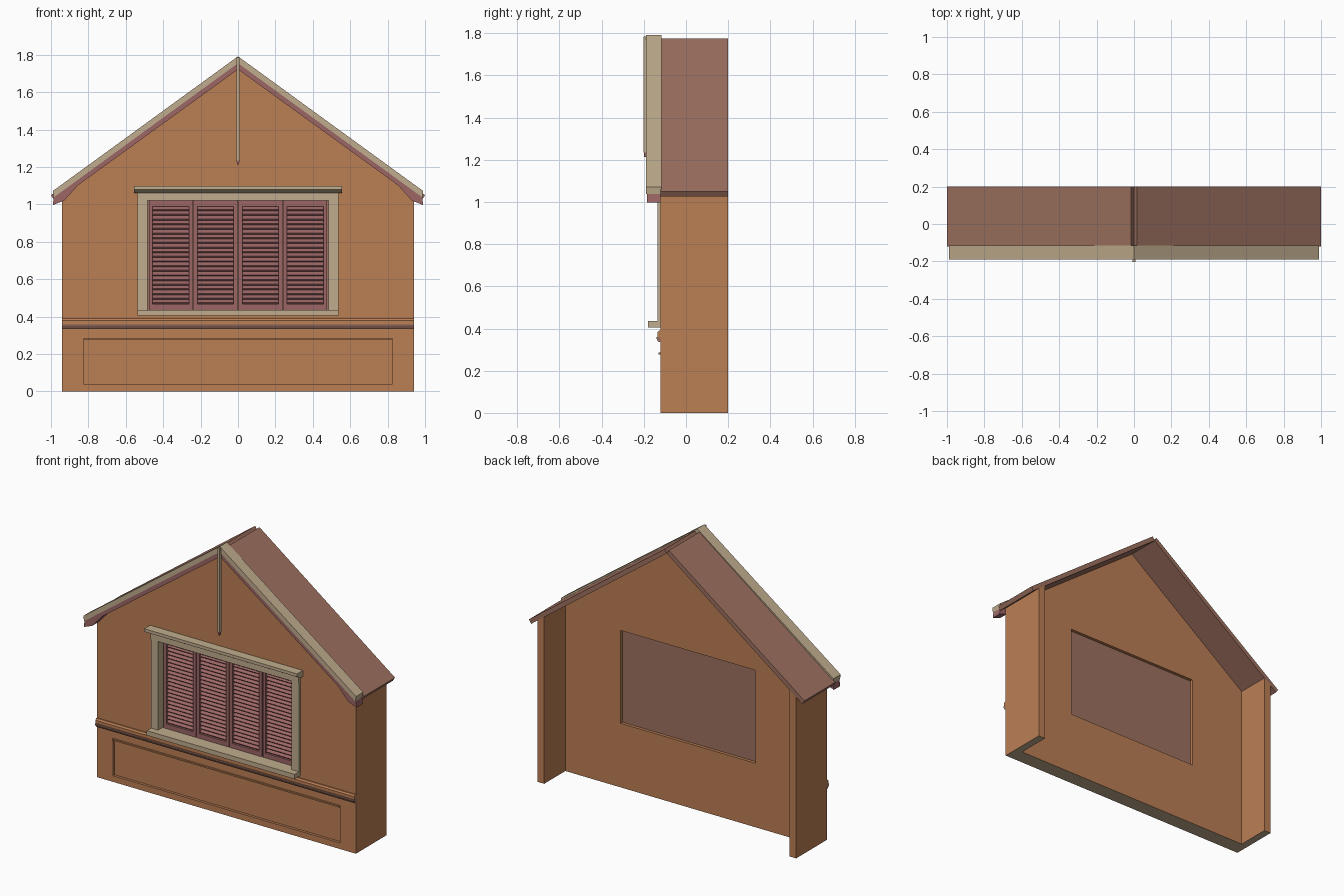
import bpy
import bmesh
from math import radians
from mathutils import Matrix

cube = bpy.data.objects.get("Cube")
if cube:
    bpy.data.objects.remove(cube, do_unlink=True)


def material(name, *rgb):
    col = [((c / 255 + 0.055) / 1.055) ** 2.4 for c in rgb] + [1]
    m = bpy.data.materials.new(name)
    m.use_nodes = True
    m.diffuse_color = col
    m.node_tree.nodes["Principled BSDF"].inputs["Base Color"].default_value = col
    return m


WALL = material("orange plaster", 187, 126, 84)
TRIM = material("beige trim", 192, 172, 141)
SHUTTER = material("dusty red paint", 156, 102, 101)
ROOF = material("brown roof", 158, 113, 96)


def finish(name, bm, mats):
    bmesh.ops.recalc_face_normals(bm, faces=bm.faces)
    me = bpy.data.meshes.new(name)
    bm.to_mesh(me)
    bm.free()
    for m in mats:
        me.materials.append(m)
    ob = bpy.data.objects.new(name, me)
    bpy.context.collection.objects.link(ob)
    return ob


def add_box(bm, x0, x1, y0, y1, z0, z1, tilt=0):
    mat = (Matrix.Translation(((x0 + x1) / 2, (y0 + y1) / 2, (z0 + z1) / 2))
           @ Matrix.Rotation(radians(tilt), 4, 'X')
           @ Matrix.Diagonal((x1 - x0, y1 - y0, z1 - z0, 1)))
    bmesh.ops.create_cube(bm, size=1, matrix=mat)


def box(name, mat, *dims):
    bm = bmesh.new()
    add_box(bm, *dims)
    return finish(name, bm, [mat])


def extrude(name, mats, pts, a, b, axis="y"):
    """Extrude a closed profile, (x, z) along y or (y, z) along x."""
    bm = bmesh.new()
    put = (lambda u, v, d: (u, d, v)) if axis == "y" else (lambda u, v, d: (d, u, v))
    near = [bm.verts.new(put(u, v, a)) for u, v in pts]
    far = [bm.verts.new(put(u, v, b)) for u, v in pts]
    bm.faces.new(near)
    bm.faces.new(far)
    n = len(pts)
    for i in range(n):
        j = (i + 1) % n
        bm.faces.new((near[i], near[j], far[j], far[i]))
    return finish(name, bm, mats)


def chevron(top, bottom):
    """Mirror the right half of a gable strip; the first points lie on x = 0."""
    half = top + bottom[::-1]
    left = [(-x, z) for x, z in half[1:-1]]
    return half + left[::-1]


# Gable wall with side returns, window opening and sunken lower panel
W, FRONT, BACK = 0.94, -0.12, 0.2
wall = extrude("gable_wall", [WALL, TRIM],
               [(-W, 0), (W, 0), (W, 1.06), (0, 1.75), (-W, 1.06)], FRONT, BACK)
cuts = [(-0.89, 0.89, -0.02, 1, -1, 3),
        (-0.49, 0.49, -1, 1, 0.42, 1.03),
        (-0.825, 0.825, -1, -0.103, 0.04, 0.28)]
for i, dims in enumerate(cuts):
    cutter = box("cutter", WALL, *dims)
    cutter.hide_render = True
    mod = wall.modifiers.new("cut", 'BOOLEAN')
    mod.operation = 'DIFFERENCE'
    mod.solver = 'EXACT'
    mod.object = cutter
    bpy.context.view_layer.objects.active = wall
    bpy.ops.object.modifier_apply(modifier=mod.name)
    bpy.data.objects.remove(cutter, do_unlink=True)
for p in wall.data.polygons:
    p.material_index = 1 if p.normal.z < -0.9 and p.center.z < 0.01 else 0

# Lip over the panel and horizontal band moulding
box("panel_lip", WALL, -0.825, 0.825, -0.13, FRONT, 0.277, 0.286)
extrude("band_upper", [WALL],
        [(-0.11, 0.36), (-0.136, 0.36), (-0.136, 0.38), (-0.128, 0.39), (-0.11, 0.39)],
        -W, W, "x")
extrude("band_lower", [ROOF],
        [(-0.11, 0.335), (-0.13, 0.335), (-0.141, 0.354), (-0.141, 0.36), (-0.11, 0.36)],
        -W, W, "x")

# Roof slabs with square-cut ends leaving a notch at the ridge
for side, s in (("left", 1), ("right", -1)):
    extrude("roof_slab_" + side, [ROOF],
            [(0, 1.75), (s * 0.016, 1.774), (s * 1.0, 1.05), (s * 0.984, 1.025)],
            FRONT, BACK)

# Gable edge trim and flared bargeboard
extrude("gable_trim", [TRIM],
        chevron([(0, 1.792), (0.99, 1.072)], [(0, 1.755), (0.985, 1.038)]), -0.19, -0.115)
extrude("bargeboard", [SHUTTER],
        chevron([(0, 1.757), (0.985, 1.04)],
                [(0, 1.722), (0.855, 1.103), (0.93, 1.02), (0.99, 0.997)]), -0.185, FRONT)

# Hanging rod at the apex
box("apex_rod", TRIM, -0.008, 0.008, -0.202, -0.184, 1.235, 1.785)
extrude("apex_rod_tip", [SHUTTER],
        [(-0.008, 1.235), (0.008, 1.235), (0.005, 1.213), (-0.005, 1.213)], -0.2, -0.186)

# Window surround
for side, s in (("left", 1), ("right", -1)):
    box("window_jamb_" + side, TRIM, *sorted((s * 0.485, s * 0.537)), -0.136, -0.05, 0.43, 1.03)
box("window_sill", TRIM, -0.537, 0.537, -0.18, -0.05, 0.405, 0.436)
box("window_head", TRIM, -0.537, 0.537, -0.14, -0.05, 1.02, 1.07)
extrude("window_cornice", [TRIM],
        [(-0.11, 1.06), (-0.145, 1.06), (-0.17, 1.075), (-0.18, 1.08),
         (-0.18, 1.1), (-0.11, 1.1)], -0.555, 0.555, "x")

# Louvred shutters
box("shutter_backing", ROOF, -0.49, 0.49, -0.05, -0.04, 0.42, 1.03)
LEAF, STILE, SLATS = 0.24, 0.02, 21
Z0, Z1, LOW, HIGH = 0.436, 1.02, 0.467, 0.99
pitch = (HIGH - LOW) / SLATS
for k in range(4):
    bm = bmesh.new()
    x0 = -2 * LEAF + k * LEAF + 0.003
    x1 = x0 + LEAF - 0.006
    for a, b in ((x0, x0 + STILE), (x1 - STILE, x1)):
        add_box(bm, a, b, -0.09, -0.045, Z0, Z1)
    for a, b in ((Z0, LOW), (HIGH, Z1)):
        add_box(bm, x0 + STILE, x1 - STILE, -0.09, -0.045, a, b)
    for i in range(SLATS):
        z = LOW + pitch * (i + 0.5)
        add_box(bm, x0 + STILE, x1 - STILE, -0.083, -0.056, z - 0.005, z + 0.005, 40)
    finish("shutter_%d" % (k + 1), bm, [SHUTTER])
